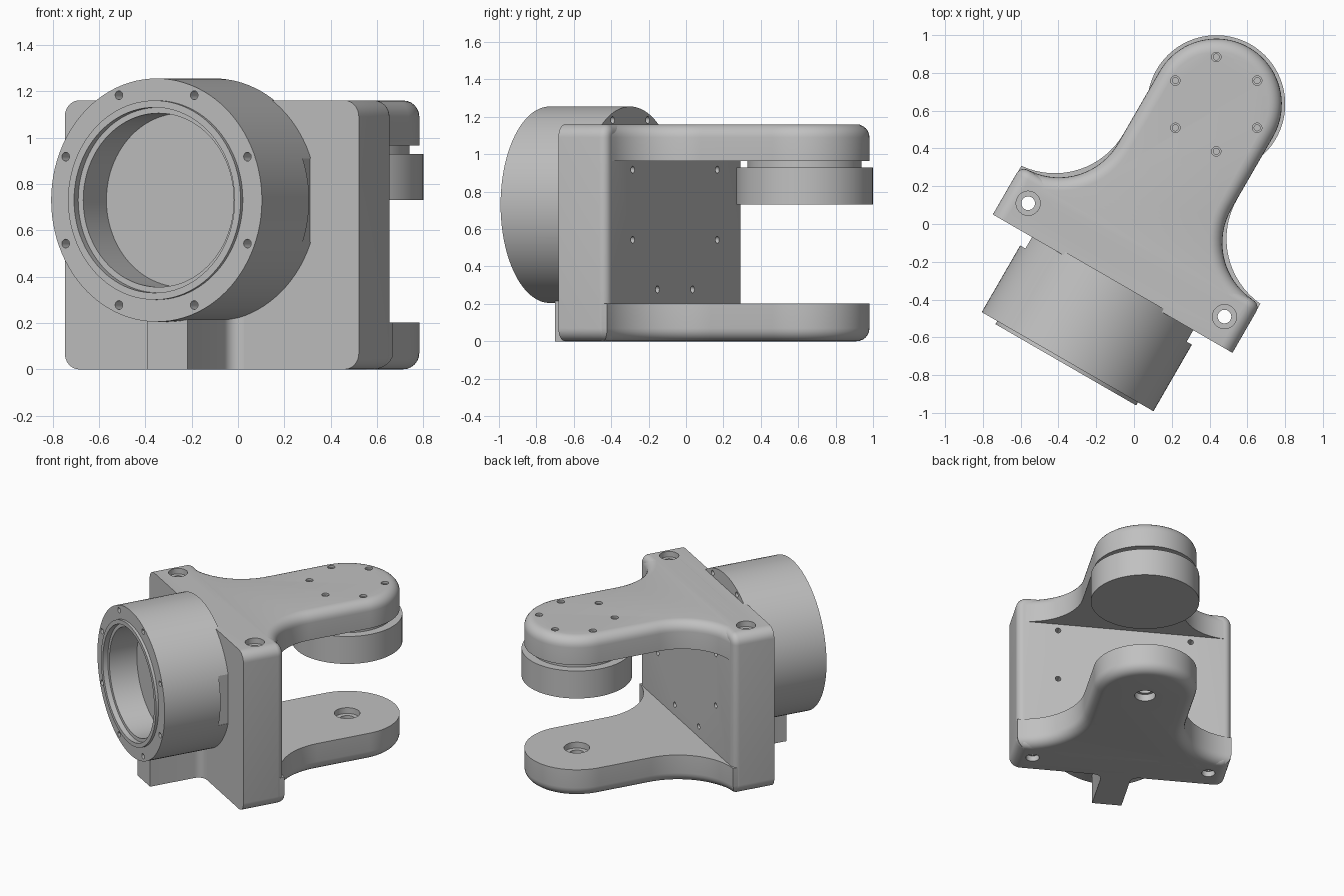
import bpy, bmesh
from math import sin, cos, pi, radians
from mathutils import Matrix, Vector

cube = bpy.data.objects.get("Cube")
if cube:
    bpy.data.objects.remove(cube)

grey = bpy.data.materials.new("plain_grey")
grey.use_nodes = True
GREY = (0.53, 0.53, 0.53, 1)
grey.diffuse_color = GREY
grey.node_tree.nodes["Principled BSDF"].inputs["Base Color"].default_value = GREY

# The bracket is built square to the axes, then turned as a whole
PLACE = Matrix.Rotation(radians(-30), 4, 'Z') @ Matrix.Translation((0.06, 0, 0))
WIDTH, HEIGHT, FRONT, BACK = 0.7325, 1.16, -0.33, -0.033
AXIS_Z = 0.73            # height of the bearing axis
PIVOT = 0.767            # distance of the arm pivot
ALONG_Y = Matrix.Translation((0, 0, AXIS_Z)) @ Matrix.Rotation(radians(-90), 4, 'X')


def arc(cx, cy, r, a0, a1, n=16):
    return [(cx + r * cos(radians(a0 + (a1 - a0) * i / n)),
             cy + r * sin(radians(a0 + (a1 - a0) * i / n))) for i in range(n + 1)]


def prism(bm, points, low, high):
    """Extrude a flat outline, listed anticlockwise, between two heights."""
    n = len(points)
    base = [bm.verts.new((x, y, low)) for x, y in points]
    top = [bm.verts.new((x, y, high)) for x, y in points]
    bm.faces.new(base[::-1])
    bm.faces.new(top)
    for i in range(n):
        j = (i + 1) % n
        bm.faces.new((base[i], base[j], top[j], top[i]))


def lathe(bm, profile, matrix, n=64):
    """Turn a (radius, height) profile that starts and ends on the axis."""
    rings = []
    for r, h in profile:
        count = n if r > 0 else 1
        rings.append([bm.verts.new(matrix @ Vector((r * cos(2 * pi * i / n),
                      r * sin(2 * pi * i / n), h))) for i in range(count)])
    for a, b in zip(rings, rings[1:]):
        for i in range(n):
            j = (i + 1) % n
            quad = [a[i % len(a)], a[j % len(a)], b[j % len(b)], b[i % len(b)]]
            bm.faces.new(list(dict.fromkeys(quad)))


def round_rim(bm, radius, height):
    """Round the loop of edges lying at one height."""
    bm.normal_update()
    edges = [e for e in bm.edges if all(abs(v.co.z - height) < 0.001 for v in e.verts)]
    bmesh.ops.bevel(bm, geom=edges, offset=radius, segments=6, profile=0.5, affect='EDGES')


def make(name, bm, cutters=()):
    mesh = bpy.data.meshes.new(name)
    bm.transform(PLACE)
    bm.normal_update()
    bm.to_mesh(mesh)
    bm.free()
    mesh.materials.append(grey)
    ob = bpy.data.objects.new(name, mesh)
    bpy.context.collection.objects.link(ob)
    for cutter in cutters:
        mod = ob.modifiers.new("holes", 'BOOLEAN')
        mod.operation, mod.solver, mod.object = 'DIFFERENCE', 'EXACT', cutter
    if cutters:
        bpy.context.view_layer.update()
        dg = bpy.context.evaluated_depsgraph_get()
        ob.data = bpy.data.meshes.new_from_object(ob.evaluated_get(dg))
        ob.modifiers.clear()
    bpy.ops.object.select_all(action='DESELECT')
    ob.select_set(True)
    bpy.context.view_layer.objects.active = ob
    bpy.ops.object.shade_smooth_by_angle(angle=radians(30))
    return ob


# Cutters: bolt circle, corner bolts, arm screws, pivot hole
bm = bmesh.new()
for i in range(8):
    a = radians(22.5 + 45 * i)
    hole = ALONG_Y @ Matrix.Translation((0.49 * cos(a), 0.49 * sin(a), 0))
    lathe(bm, [(0, -0.9), (0.019, -0.9), (0.019, 0.1), (0, 0.1)], hole, 16)
for side in (-1, 1):
    lathe(bm, [(0, -0.1), (0.045, -0.1), (0.045, 0.04), (0.036, 0.04), (0.036, 1.12),
               (0.064, 1.12), (0.064, 1.3), (0, 1.3)],
          Matrix.Translation((side * 0.6, -0.185, 0)), 32)
for i in range(6):
    a = radians(60 * i)
    lathe(bm, [(0, 1.13), (0.016, 1.13), (0.016, 1.145), (0.025, 1.145), (0.025, 1.3), (0, 1.3)],
          Matrix.Translation((0.25 * cos(a), PIVOT + 0.25 * sin(a), 0)), 20)
lathe(bm, [(0, -0.1), (0.07, -0.1), (0.07, 0.05), (0.052, 0.05), (0.052, 0.16),
           (0.085, 0.16), (0.085, 0.3), (0, 0.3)], Matrix.Translation((0, PIVOT, 0)), 32)
holes = make("hole_cutter", bm)

bm = bmesh.new()
for inner, outer in ((0.49, 0.6), (-0.6, -0.49)):
    prism(bm, [(inner, -0.4), (outer, -0.4), (outer, -0.29), (inner, -0.29)], 0.55, 0.91)
slots = make("slot_cutter", bm)

# Upright plate with rounded corners and a rounded back rim
bm = bmesh.new()
r = 0.07
x = WIDTH - r
outline = (arc(x, HEIGHT - r, r, 0, 90, 8) + arc(-x, HEIGHT - r, r, 90, 180, 8)
           + arc(-x, r, r, 180, 270, 8) + arc(x, r, r, 270, 360, 8))
prism(bm, outline, -BACK, -FRONT)
round_rim(bm, 0.045, -BACK)
bm.transform(Matrix.Rotation(radians(90), 4, 'X'))
make("mounting_plate", bm, [holes])


# Forked arms: round lobe flaring into the plate, outer rim rounded
def arm(name, low, high, rim, flare):
    half = 0.347
    right = arc(half + flare, BACK + flare, flare, 265, 180)
    right = [(right[0][0], -0.3)] + right
    left = [(-px, py) for px, py in reversed(right)]
    bm = bmesh.new()
    prism(bm, right + arc(0, PIVOT, half, 0, 180, 40) + left, low, high)
    round_rim(bm, 0.07, rim)
    make(name, bm, [holes])


arm("upper_arm", 0.965, HEIGHT, HEIGHT, 0.36)
arm("lower_arm", 0, 0.202, 0, 0.42)

# Pivot disc hanging on a narrower neck
bm = bmesh.new()
lathe(bm, [(0, 0.73), (0.365, 0.73), (0.365, 0.93), (0.305, 0.93), (0.305, 0.97), (0, 0.97)],
      Matrix.Translation((0, PIVOT, 0)), 96)
make("pivot_disc", bm)

# Bearing housing with a stepped lip and blind bore
bm = bmesh.new()
lathe(bm, [(0, -0.59), (0.375, -0.59), (0.375, -0.79), (0.4, -0.79), (0.4, -0.826),
           (0.43, -0.826), (0.43, -0.807), (0.525, -0.807), (0.525, -0.31), (0, -0.31)],
      ALONG_Y, 96)
make("bearing_housing", bm, [holes, slots])

# Support rib below the housing, flared at the plate
bm = bmesh.new()
side = [(0.1, -0.715)] + arc(0.16, FRONT - 0.06, 0.06, 180, 90, 8) + [(0.16, -0.3)]
prism(bm, side + [(-px, py) for px, py in reversed(side)], 0, 0.24)
make("support_rib", bm)

for helper in (holes, slots):
    helper.hide_render = True
    helper.hide_set(True)
